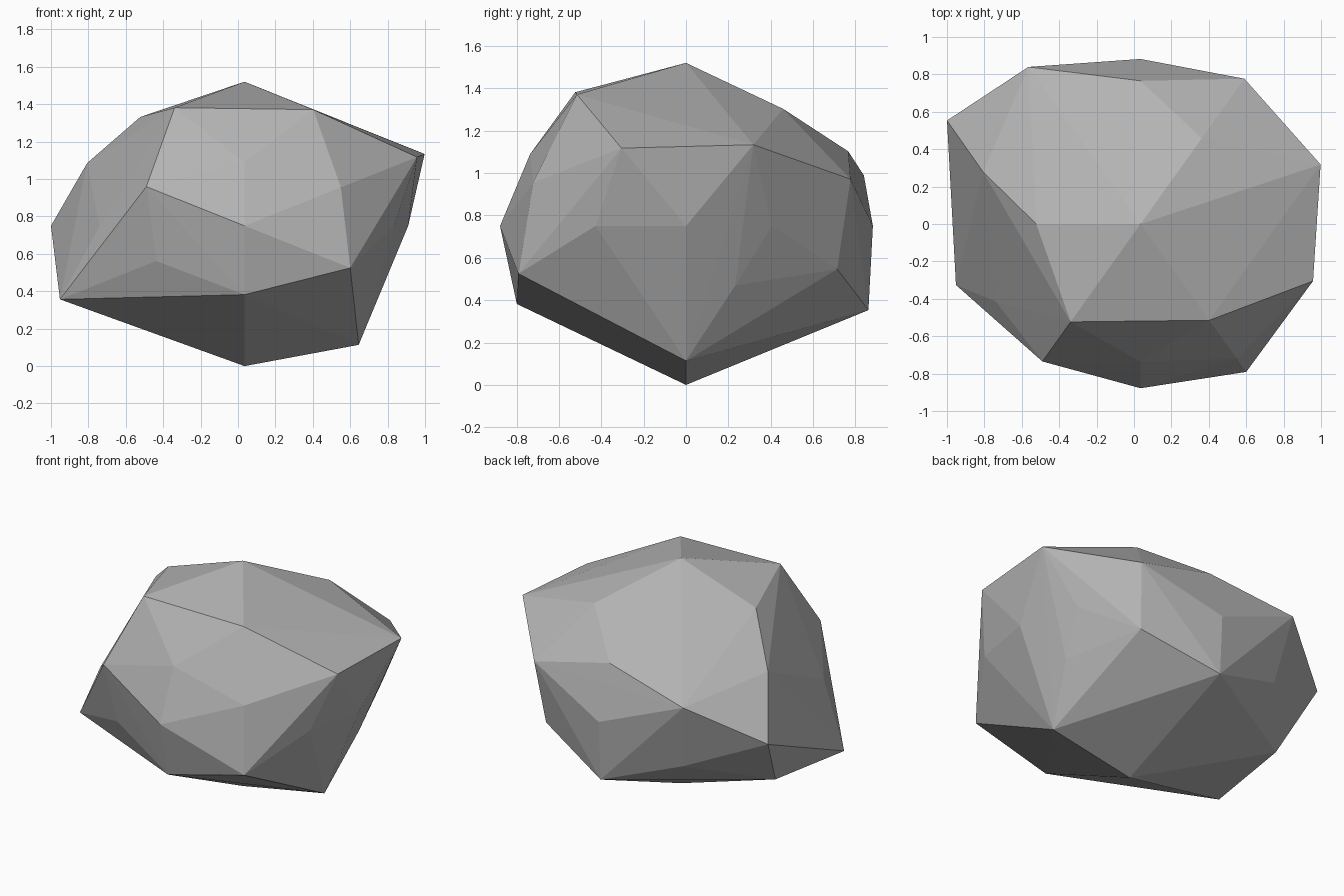
import bpy
import bmesh
from mathutils import Vector

cube = bpy.data.objects.get("Cube")
if cube:
    bpy.data.objects.remove(cube, do_unlink=True)

# Overall proportions: a flattened ball, slightly off centre
CENTRE = Vector((0.035, 0, 0.75))
STRETCH = Vector((1, 0.865, 0.645))

# Direction families of a once-divided icosahedron, with the stone's reach
# in each direction; signs run positive first, x slowest and z fastest
FAMILIES = [
    ((0.526, 0, 0.851), (0.85, 1.16, 1.06, 0.9)),
    ((0, 0.851, 0.526), (1.04, 1.17, 1.0, 1.085)),
    ((0.851, 0.526, 0), (0.89, 0.94, 1.216, 0.91)),
    ((1, 0, 0), (0.875, 0.9)),
    ((0, 1, 0), (1.02, 1.015)),
    ((0, 0, 1), (1.194, 1.163)),
    ((0.809, 0.309, 0.5), (1.19, 0.87, 1.14, 0.88, 1.04, 1.13, 0.85, 1.22)),
    ((0.309, 0.5, 0.809), (1.06, 0.9, 1.19, 0.95, 0.95, 0.9, 1.21, 0.9)),
    ((0.5, 0.809, 0.309), (1.11, 1.02, 1.03, 1.13, 1.2, 1.06, 1.05, 0.945)),
]


def mirrored(direction):
    """Return every sign variant of a direction, without repeats."""
    choices = [(value, -value) if value else (value,) for value in direction]
    return [Vector((x, y, z))
            for x in choices[0] for y in choices[1] for z in choices[2]]


def flat_material(name, colour):
    material = bpy.data.materials.new(name)
    material.use_nodes = True
    material.diffuse_color = colour
    shader = material.node_tree.nodes["Principled BSDF"]
    shader.inputs["Base Color"].default_value = colour
    shader.inputs["Roughness"].default_value = 0.9
    return material


# Faceted stone: wrap a convex skin around the corner points
bm = bmesh.new()
for direction, reaches in FAMILIES:
    for corner, reach in zip(mirrored(direction), reaches):
        bm.verts.new(CENTRE + corner * STRETCH * reach)
bmesh.ops.convex_hull(bm, input=list(bm.verts))
buried = [vert for vert in bm.verts if not vert.link_faces]
bmesh.ops.delete(bm, geom=buried, context="VERTS")
bmesh.ops.recalc_face_normals(bm, faces=list(bm.faces))

mesh = bpy.data.meshes.new("rock")
bm.to_mesh(mesh)
bm.free()
mesh.materials.append(flat_material("stone grey", (0.45, 0.45, 0.45, 1)))
rock = bpy.data.objects.new("rock", mesh)
bpy.context.collection.objects.link(rock)
